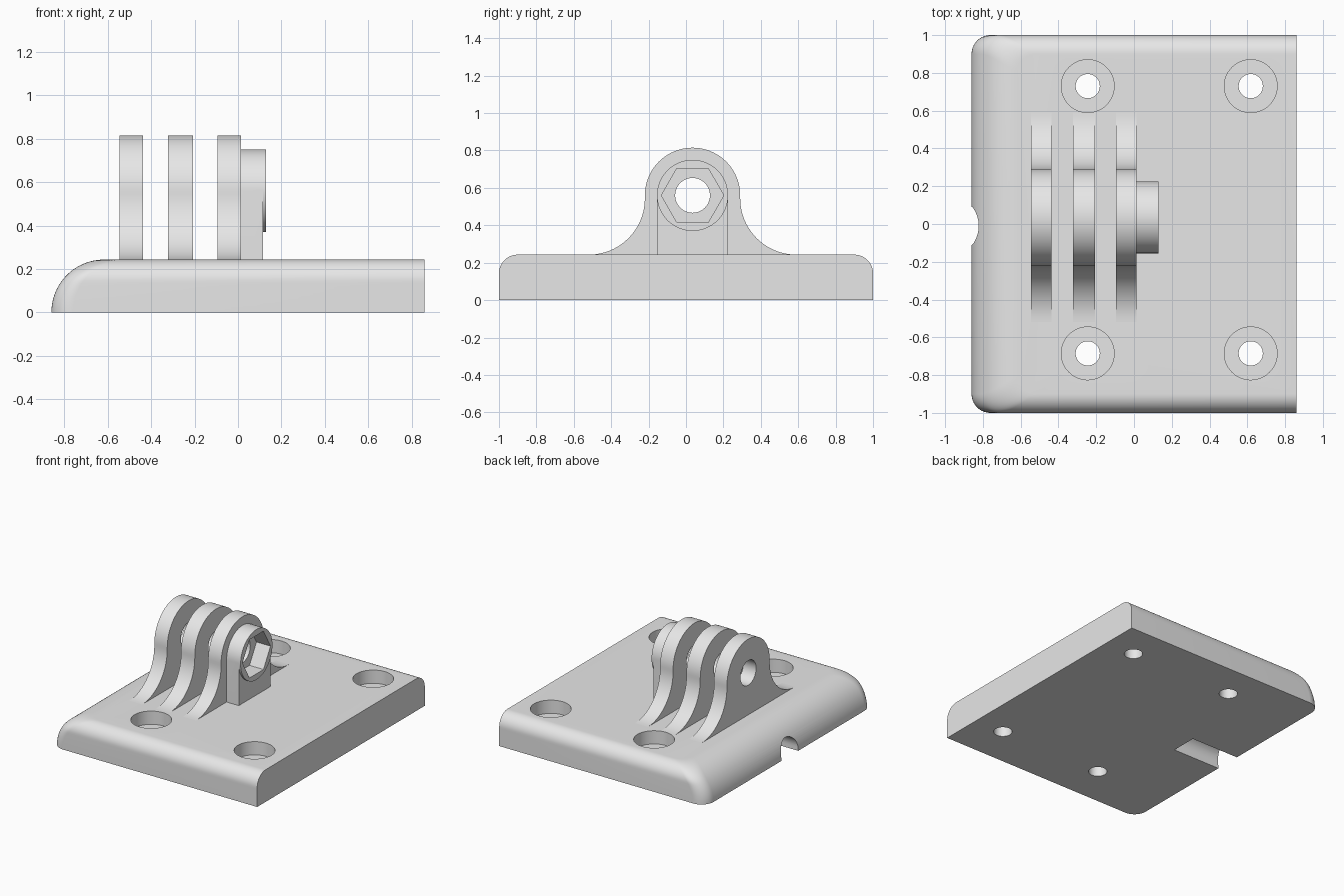
import bpy
import bmesh
from math import sin, cos, pi, radians, sqrt

default = bpy.data.objects.get("Cube")
if default:
    bpy.data.objects.remove(default, do_unlink=True)

grey = bpy.data.materials.new("plain grey")
grey.use_nodes = True
grey.diffuse_color = (0.8, 0.8, 0.8, 1)
grey.node_tree.nodes["Principled BSDF"].inputs["Base Color"].default_value = (0.8, 0.8, 0.8, 1)

HALF_X, HALF_Y, TOP = 0.86, 1.0, 0.243
PIN_Y, PIN_Z = 0.035, 0.56


def arc(cx, cy, r, start, end, steps):
    """Points on an arc, angles in degrees, both ends included."""
    angles = [radians(start + (end - start) * i / steps) for i in range(steps + 1)]
    return [(cx + r * cos(a), cy + r * sin(a)) for a in angles]


def ring(cx, cy, r, sides):
    return arc(cx, cy, r, 0, 360, sides)[:-1]


def loft(name, loops):
    """Skin a stack of equal loops and cap both ends."""
    bm = bmesh.new()
    rows = [[bm.verts.new(p) for p in loop] for loop in loops]
    for a, b in zip(rows, rows[1:]):
        for i in range(len(a)):
            j = (i + 1) % len(a)
            bm.faces.new((a[i], a[j], b[j], b[i]))
    bm.faces.new(rows[0])
    bm.faces.new(rows[-1])
    bmesh.ops.recalc_face_normals(bm, faces=bm.faces)
    mesh = bpy.data.meshes.new(name)
    bm.to_mesh(mesh)
    bm.free()
    mesh.materials.append(grey)
    obj = bpy.data.objects.new(name, mesh)
    bpy.context.collection.objects.link(obj)
    return obj


def prism_x(name, points, x0, x1):
    return loft(name, [[(x, y, z) for y, z in points] for x in (x0, x1)])


def prism_z(name, points, z0, z1):
    return loft(name, [[(x, y, z) for x, y in points] for z in (z0, z1)])


def combine(obj, other, operation="DIFFERENCE"):
    """Apply a boolean and discard the tool object."""
    other.hide_render = True
    mod = obj.modifiers.new("boolean", "BOOLEAN")
    mod.operation, mod.solver, mod.object = operation, "EXACT", other
    bpy.context.view_layer.objects.active = obj
    bpy.ops.object.modifier_apply(modifier=mod.name)
    bpy.data.objects.remove(other, do_unlink=True)


def smooth(obj):
    bpy.ops.object.select_all(action="DESELECT")
    obj.select_set(True)
    bpy.context.view_layer.objects.active = obj
    bpy.ops.object.shade_smooth_by_angle(angle=radians(30))


# Base plate: large round on one end, small rounds along both sides
END_R, SIDE_R = TOP, 0.1


def plate_loop(z):
    left = -HALF_X + END_R - sqrt(max(0, END_R ** 2 - z ** 2))
    rise = max(0, z - (TOP - SIDE_R))
    side = HALF_Y - SIDE_R + sqrt(max(0, SIDE_R ** 2 - rise ** 2))
    outline = [(HALF_X, -side), (HALF_X, side)]
    outline += arc(left + SIDE_R, side - SIDE_R, SIDE_R, 90, 180, 10)
    outline += arc(left + SIDE_R, SIDE_R - side, SIDE_R, 180, 270, 10)
    return [(x, y, z) for x, y in outline]


plate = loft("base_plate", [plate_loop(TOP * sin(pi / 2 * i / 24)) for i in range(25)])

# Counterbored screw holes
for x in (-0.245, 0.618):
    for y in (-0.685, 0.73):
        combine(plate, prism_z("screw_hole", ring(x, y, 0.064, 40), -0.1, 0.4))
        combine(plate, prism_z("counterbore", ring(x, y, 0.14, 56), TOP - 0.1, 0.4))

# Arched channel under the rounded end
arch = [(0.09, -0.1)] + arc(-0.01, 0.03, 0.1, 0, 180, 24) + [(-0.11, -0.1)]
combine(plate, prism_x("channel", arch, -1, -0.46))
smooth(plate)

# Three hinge ears with flared feet
EAR_R, FLARE = 0.255, 0.3
reach = EAR_R + FLARE
profile = [(PIN_Y - reach, TOP - 0.01), (PIN_Y + reach, TOP - 0.01)]
profile += arc(PIN_Y + reach, TOP + FLARE, FLARE, 270, 180, 20)
profile += arc(PIN_Y, PIN_Z, EAR_R, 0, 180, 40)
profile += arc(PIN_Y - reach, TOP + FLARE, FLARE, 360, 270, 20)

ears = (("outer_ear", -0.545, -0.437), ("middle_ear", -0.322, -0.207), ("inner_ear", -0.095, 0.013))
for name, x0, x1 in ears:
    ear = prism_x(name, profile, x0, x1)
    combine(ear, prism_x("pin_hole", ring(PIN_Y, PIN_Z, 0.093, 48), -1, 1))
    smooth(ear)

# Nut holder: round boss on a square support, with a hexagonal pocket
BOSS_R = 0.19
boss = prism_x("nut_boss", ring(PIN_Y, PIN_Z, BOSS_R, 64), 0.013, 0.13)
left, right = PIN_Y - BOSS_R, PIN_Y + BOSS_R
support = [(left, TOP - 0.01), (right, TOP - 0.01), (right, PIN_Z), (left, PIN_Z)]
combine(boss, prism_x("boss_support", support, 0.013, 0.115), "UNION")
combine(boss, prism_x("hex_pocket", ring(PIN_Y, PIN_Z, 0.167, 6), -0.1, 0.3))
smooth(boss)
